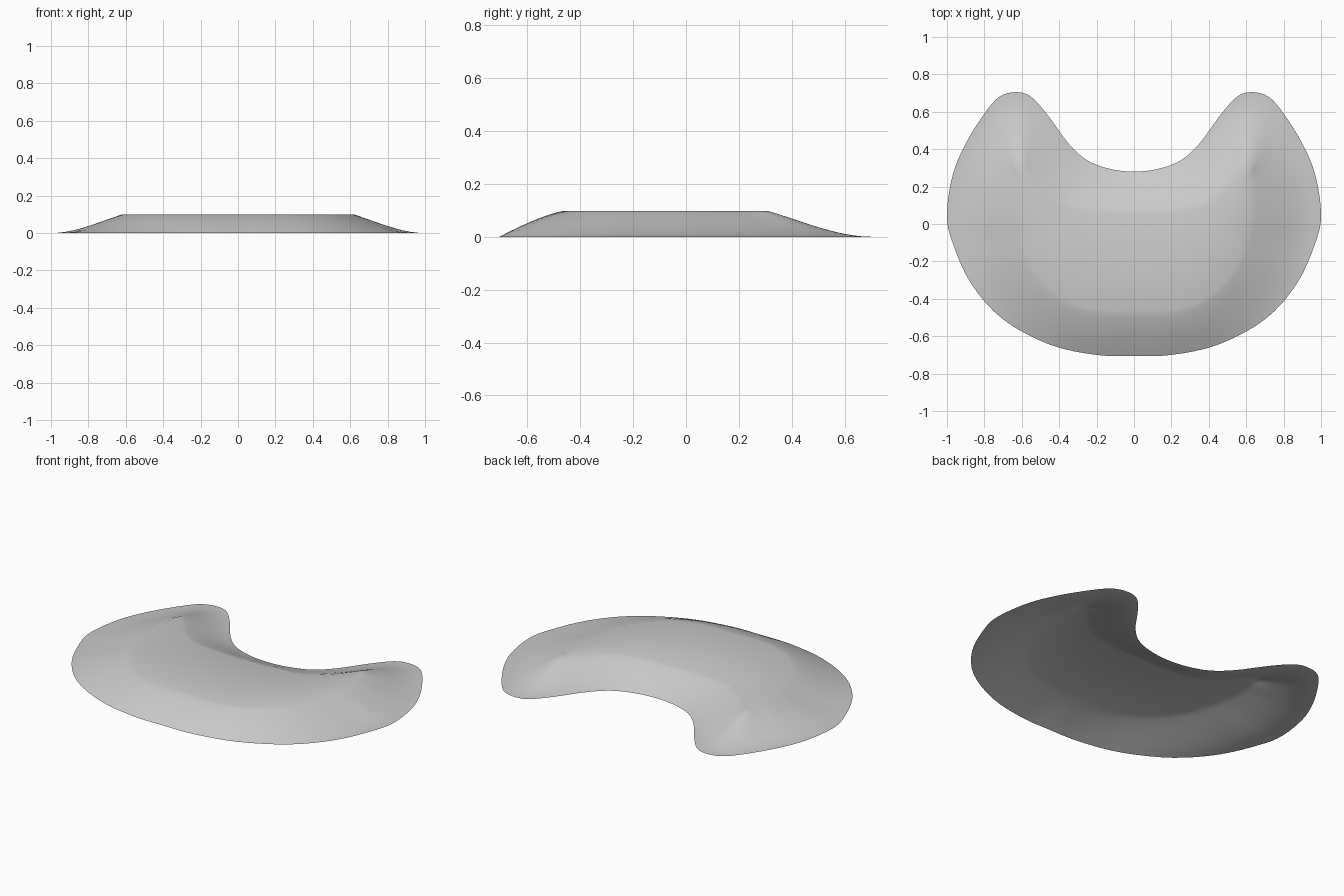
import bpy
import bmesh

if "Cube" in bpy.data.objects:
    bpy.data.objects.remove(bpy.data.objects["Cube"])

HEIGHT = 0.098   # plateau height
STEPS = 4        # subdivisions between stations
RINGS = 10       # loops from rim to plateau

# Stations around the right half: rim x, rim y, plateau x, plateau y, hollowness of slope
half = [
    (0, -.705, 0, -.46, 0), (.2, -.7, .16, -.46, 0), (.45, -.645, .32, -.425, .1),
    (.7, -.51, .46, -.33, .4), (.87, -.32, .55, -.2, .7), (.97, -.1, .6, -.04, 1),
    (1, .05, .62, .06, 1), (.97, .26, .625, .17, 1), (.9, .43, .62, .23, 1),
    (.8, .59, .62, .28, 1), (.72, .68, .61, .3, 1), (.63, .705, .6, .31, 1),
    (.55, .68, .585, .3, 1), (.46, .58, .55, .25, .8), (.35, .43, .48, .17, .5),
    (.25, .34, .36, .085, .3), (.13, .295, .18, .06, .3), (0, .28, 0, .055, .3),
]
stations = half + [(-a, b, -c, d, k) for a, b, c, d, k in half[-2:0:-1]]


def smooth_loop(pts, steps):
    """Closed Catmull-Rom interpolation of the stations."""
    out, n = [], len(pts)
    for i in range(n):
        quad = [pts[(i + j) % n] for j in (-1, 0, 1, 2)]
        for s in range(steps):
            t = s / steps
            out.append([0.5 * (2 * b + (c - a) * t + (2 * a - 5 * b + 4 * c - d) * t * t
                               + (3 * b - a - 3 * c + d) * t ** 3)
                        for a, b, c, d in zip(*quad)])
    return out


def slope_height(t, hollow):
    """Height along the slope, blending a bulging and a hollow profile."""
    bulge = 1 - (1 - t) ** 1.3
    dip = t * t * (1.8 - 0.8 * t)
    return HEIGHT * ((1 - hollow) * bulge + hollow * dip)


# Open crescent shell: loops from the rim up to the flat plateau
bm = bmesh.new()
loop = smooth_loop(stations, STEPS)
rings = []
for r in range(RINGS + 1):
    t = r / RINGS
    rings.append([bm.verts.new((ox + (px - ox) * t, oy + (py - oy) * t, slope_height(t, k)))
                  for ox, oy, px, py, k in loop])
n = len(loop)
for low, high in zip(rings, rings[1:]):
    for i in range(n):
        j = (i + 1) % n
        bm.faces.new((low[i], low[j], high[j], high[i]))

# Flat plateau, filled in strips between mirrored and facing points
cap = bm.faces.new(rings[-1])
bmesh.ops.triangulate(bm, faces=[cap])
for f in bm.faces:
    f.smooth = True

mesh = bpy.data.meshes.new("crescent_shell")
bm.to_mesh(mesh)
bm.free()
shell = bpy.data.objects.new("crescent_shell", mesh)
bpy.context.collection.objects.link(shell)

grey = bpy.data.materials.new("light_grey")
grey.diffuse_color = (0.6, 0.6, 0.6, 1)
grey.use_nodes = True
grey.node_tree.nodes["Principled BSDF"].inputs["Base Color"].default_value = grey.diffuse_color
mesh.materials.append(grey)
